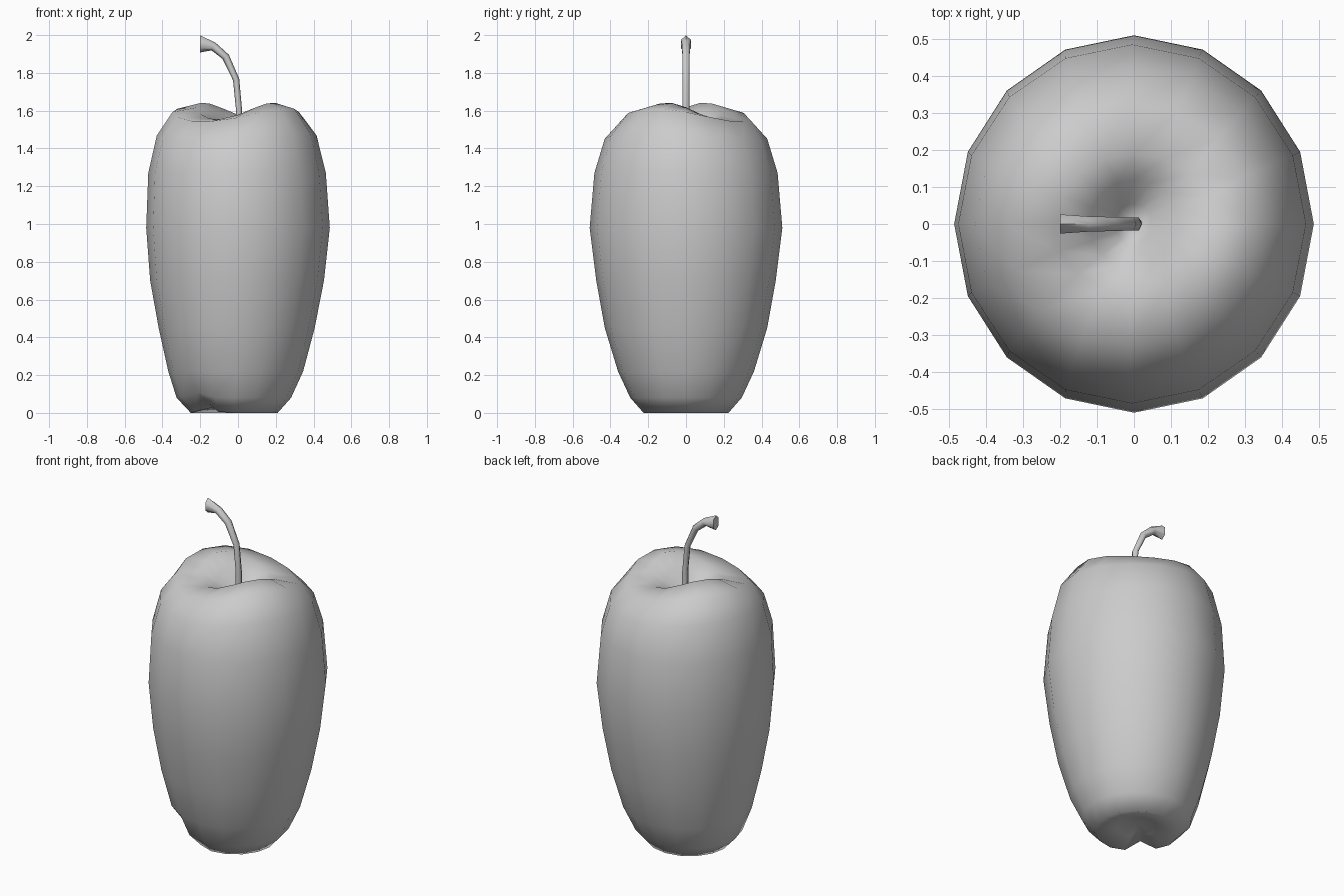
import bpy, bmesh
from math import sin, cos, pi, radians, exp
from mathutils import Vector

if "Cube" in bpy.data.objects:
    bpy.data.objects.remove(bpy.data.objects["Cube"])


def loft(name, rings, start=None, end=None):
    """Skin a list of closed rings; start/end are cap centre points."""
    bm = bmesh.new()
    vr = [[bm.verts.new(p) for p in ring] for ring in rings]
    n = len(vr[0])
    for a, b in zip(vr, vr[1:]):
        for i in range(n):
            j = (i + 1) % n
            bm.faces.new((a[i], a[j], b[j], b[i]))
    for ring, tip in ((vr[0], start), (vr[-1], end)):
        if tip is None:
            bm.faces.new(ring)
        else:
            c = bm.verts.new(tip)
            for i in range(n):
                bm.faces.new((ring[i], ring[(i + 1) % n], c))
    bmesh.ops.recalc_face_normals(bm, faces=bm.faces)
    me = bpy.data.meshes.new(name)
    bm.to_mesh(me)
    bm.free()
    ob = bpy.data.objects.new(name, me)
    bpy.context.collection.objects.link(ob)
    return ob


# Fruit body: (x offset, x radius, y radius, height, lobe height, notch depth)
profile = [
    (-.02, .11, .11, .03, 0, .03),
    (-.02, .23, .225, 0, 0, .045),
    (-.022, .303, .295, .08, 0, .03),
    (-.012, .357, .36, .22, 0, .0),
    (-.007, .413, .43, .45, 0, 0),
    (-.005, .46, .475, .70, 0, 0),
    (0, .486, .51, .98, 0, 0),
    (-.005, .47, .485, 1.27, 0, 0),
    (-.007, .423, .43, 1.46, .02, 0),
    (-.012, .335, .33, 1.577, .035, 0),
    (0, .215, .19, 1.598, .045, 0),
    (0, .12, .12, 1.555, .035, 0),
    (0, .05, .055, 1.49, .01, 0),
]
SIDES = 16
rings = []
for cx, rx, ry, z, lobe, notch in profile:
    ring = []
    for i in range(SIDES):
        a = 2 * pi * i / SIDES
        d = (a - radians(225)) / radians(16)
        dent = notch * exp(-d * d)
        wave = lobe * cos(2 * (a + radians(32)))
        ring.append((cx + (rx - dent) * cos(a), (ry - dent) * sin(a), z + wave + dent))
    rings.append(ring)
body = loft("fruit_body", rings, (-.02, 0, .05), (0, 0, 1.46))

# Stem: (x, z, radius in the bend plane, sideways radius), six-sided and flared
path = [
    (.005, 1.44, .018, .02), (.005, 1.61, .016, .02), (-.01, 1.765, .017, .02),
    (-.065, 1.885, .02, .022), (-.13, 1.94, .023, .024), (-.2, 1.953, .045, .03),
]
pts = [Vector((x, 0, z)) for x, z, _, _ in path]
rings = []
for k, (x, z, ra, rb) in enumerate(path):
    t = (pts[min(k + 1, len(pts) - 1)] - pts[max(k - 1, 0)]).normalized()
    if k == len(path) - 1:
        t = Vector((-1, 0, 0))
    across = Vector((t.z, 0, -t.x))
    rings.append([pts[k] + across * ra * cos(a) + Vector((0, rb * sin(a), 0))
                  for a in (pi * i / 3 for i in range(6))])
stem = loft("stem", rings)

# Smooth shading
for ob, angle in ((body, 80), (stem, 65)):
    bpy.ops.object.select_all(action='DESELECT')
    ob.select_set(True)
    bpy.context.view_layer.objects.active = ob
    bpy.ops.object.shade_smooth_by_angle(angle=radians(angle))
